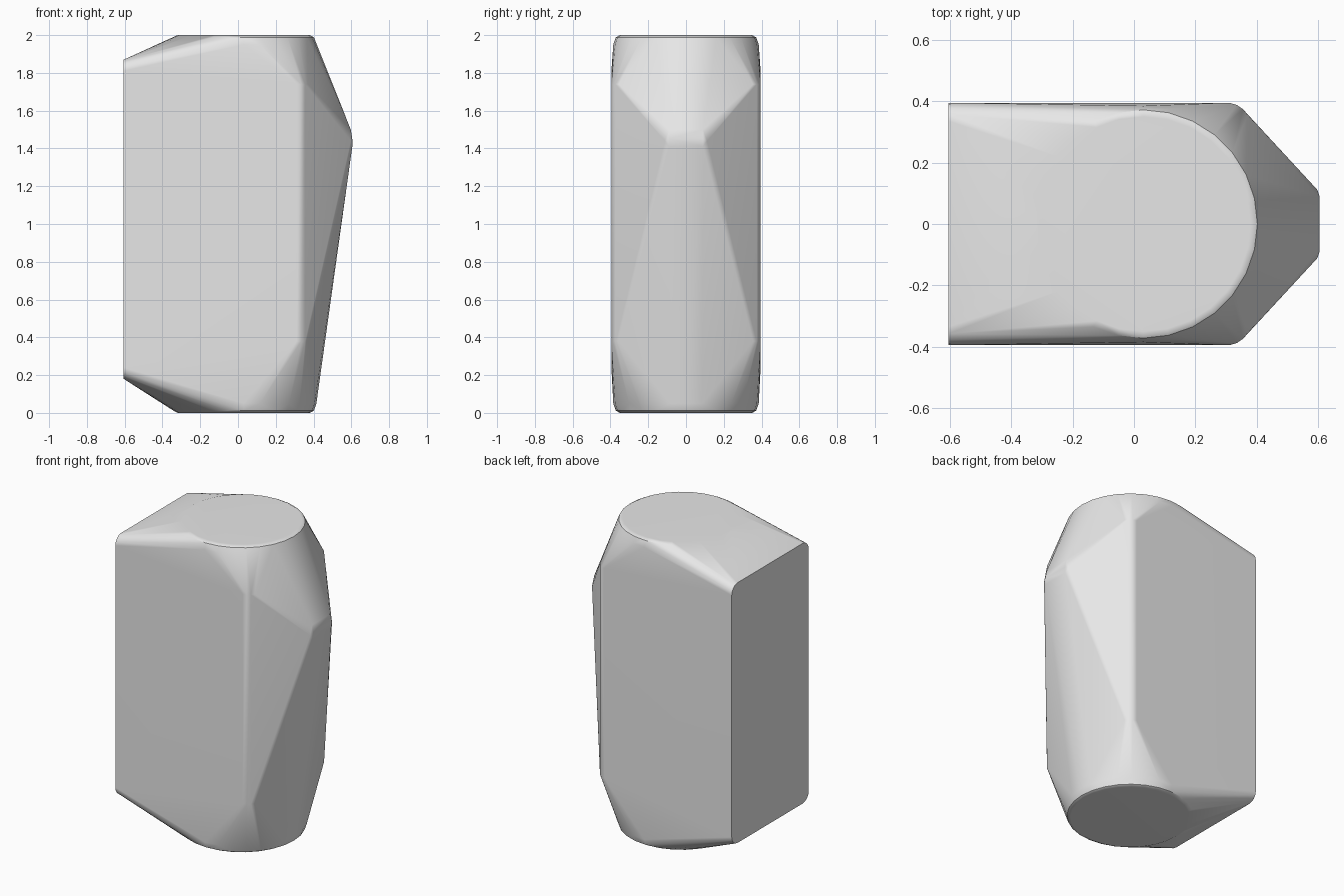
import bpy
import bmesh
from math import cos, sin, pi, radians

cube = bpy.data.objects.get("Cube")
if cube:
    bpy.data.objects.remove(cube, do_unlink=True)

grey = bpy.data.materials.new("light_grey")
grey.use_nodes = True
colour = (0.8, 0.8, 0.8, 1)
grey.diffuse_color = colour
grey.node_tree.nodes["Principled BSDF"].inputs["Base Color"].default_value = colour

points = []


def mirrored(x, y, z):
    points.extend([(x, y, z), (x, -y, z)])


def ring(radius, z, sides=28):
    for i in range(sides):
        a = 2 * pi * i / sides
        points.append((0.03 + radius * cos(a), radius * sin(a), z))


# Round end caps with softened rims
for radius, inset in ((0.35, 0), (0.372, 0.012), (0.385, 0.05)):
    ring(radius, inset)
    ring(radius, 2 - inset)

# Flat back plate with rounded corners
corner = 0.06
for i in range(5):
    a = pi / 2 * i / 4
    y = 0.395 - corner + corner * cos(a)
    mirrored(-0.605, y, 1.87 - corner + corner * sin(a))
    mirrored(-0.605, y, 0.18 + corner - corner * sin(a))

# Rounded vertical corners beside the nose
for x, y in ((0.31, 0.395), (0.335, 0.388), (0.355, 0.374), (0.37, 0.355)):
    mirrored(x, y, 0.38)
    mirrored(x, y, 1.74)

# Blunt nose
for x, y, z in ((0.605, 0.09, 1.41), (0.605, 0.09, 1.45),
                (0.597, 0.09, 1.5), (0.597, 0.112, 1.44)):
    mirrored(x, y, z)

# Faceted body stretched over all the parts
bm = bmesh.new()
for p in points:
    bm.verts.new(p)
result = bmesh.ops.convex_hull(bm, input=bm.verts[:])
unused = {v for v in result["geom_interior"] + result["geom_unused"]
          if isinstance(v, bmesh.types.BMVert) and v.is_valid}
bmesh.ops.delete(bm, geom=list(unused), context='VERTS')
bmesh.ops.dissolve_limit(bm, angle_limit=radians(0.5),
                         verts=bm.verts[:], edges=bm.edges[:])
bmesh.ops.recalc_face_normals(bm, faces=bm.faces[:])

mesh = bpy.data.meshes.new("faceted_body")
bm.to_mesh(mesh)
bm.free()
mesh.materials.append(grey)
body = bpy.data.objects.new("faceted_body", mesh)
bpy.context.collection.objects.link(body)

# Soft corners, crisp creases
bpy.ops.object.select_all(action='DESELECT')
body.select_set(True)
bpy.context.view_layer.objects.active = body
bpy.ops.object.shade_smooth_by_angle(angle=radians(30))
weighted = body.modifiers.new("Weighted Normals", 'WEIGHTED_NORMAL')
weighted.keep_sharp = True
